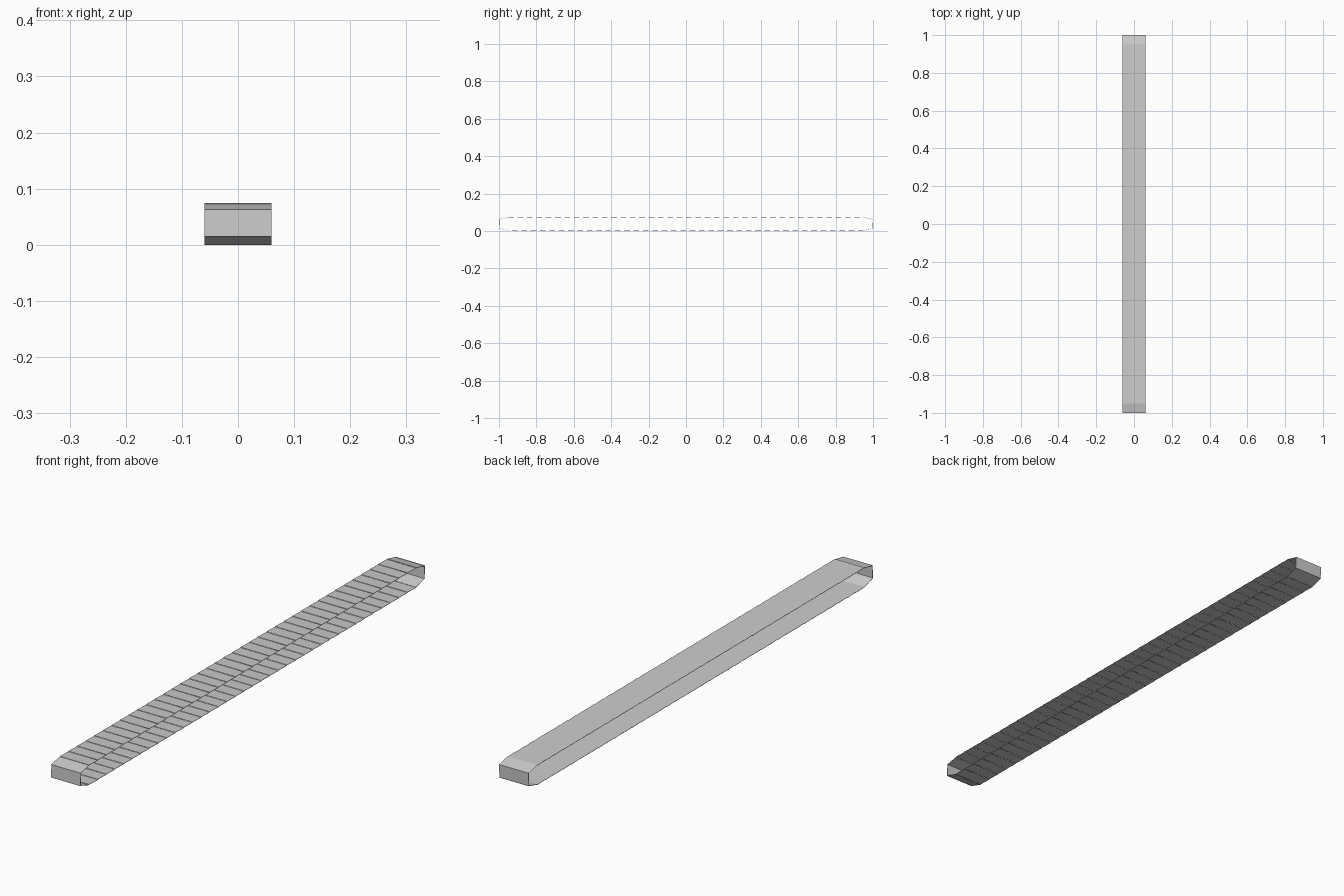
import bpy, bmesh
from mathutils import Vector

cube = bpy.data.objects.get("Cube")
if cube:
    bpy.data.objects.remove(cube)

HALF_WIDTH = 0.06
LINKS = 38
STEP = 0.0015       # each link dips under the one behind it
THICKNESS = 0.001

steel = bpy.data.materials.new("grey steel")
steel.use_nodes = True
colour = (0.6, 0.6, 0.6, 1)
steel.diffuse_color = colour
steel.node_tree.nodes["Principled BSDF"].inputs["Base Color"].default_value = colour


def add_link(bm, start, end):
    """Thin tilted plate whose leading edge stands proud of its neighbour."""
    along = (end - start).normalized()
    outward = Vector((0, -along.z, along.y))
    low_end = end - outward * STEP
    inward = -outward * THICKNESS
    outline = [start, low_end, low_end + inward, start + inward]
    sides = [[bm.verts.new(p + Vector((x, 0, 0))) for p in outline]
             for x in (-HALF_WIDTH, HALF_WIDTH)]
    left, right = sides
    bm.faces.new(left)
    bm.faces.new(reversed(right))
    for i in range(4):
        j = (i + 1) % 4
        bm.faces.new((left[j], left[i], right[i], right[j]))


def make_strip(name, path):
    """Lay one link along each step of a side path (y, z)."""
    points = [Vector((0, y, z)) for y, z in path]
    bm = bmesh.new()
    for start, end in zip(points, points[1:]):
        add_link(bm, start, end)
    bmesh.ops.recalc_face_normals(bm, faces=bm.faces)
    mesh = bpy.data.meshes.new(name)
    bm.to_mesh(mesh)
    bm.free()
    mesh.materials.append(steel)
    bpy.context.collection.objects.link(bpy.data.objects.new(name, mesh))


# Long flat runs of links
ys = [-0.95 + 1.9 * i / LINKS for i in range(LINKS + 1)]
make_strip("top_run", [(y, 0.074) for y in ys])
make_strip("bottom_run", [(y, 0.0) for y in reversed(ys)])

# Chamfered turns at both ends
turn = [(0.95, 0.074), (1.0, 0.063), (1.0, 0.015), (0.95, 0.0)]
make_strip("back_turn", turn)
make_strip("front_turn", [(-y, z) for y, z in reversed(turn)])
